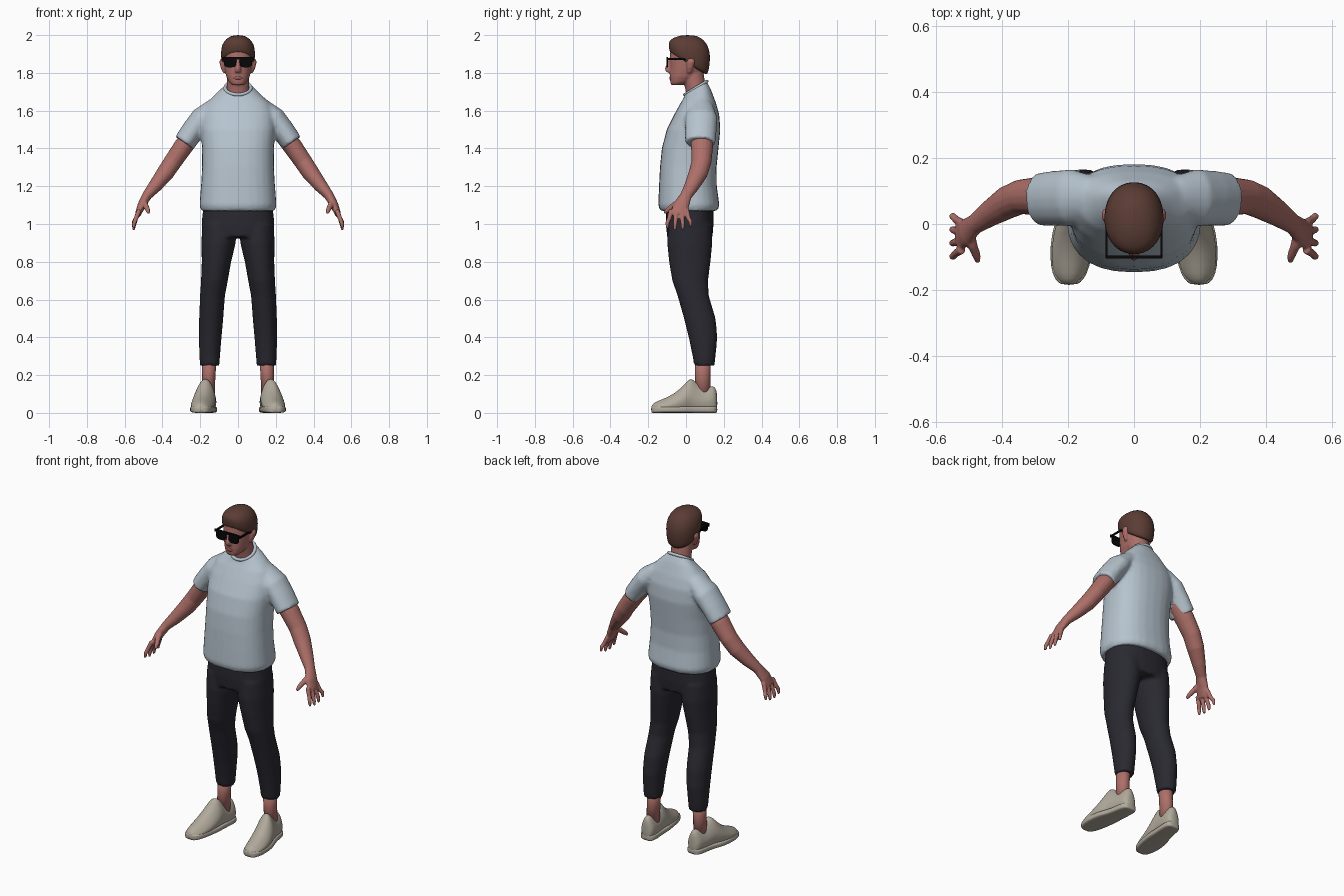
import bpy, bmesh, math
from mathutils import Vector, Matrix

if "Cube" in bpy.data.objects:
    bpy.data.objects.remove(bpy.data.objects["Cube"])


def material(name, r, g, b):
    m = bpy.data.materials.new(name)
    m.use_nodes = True
    m.diffuse_color = (r, g, b, 1)
    bsdf = m.node_tree.nodes["Principled BSDF"]
    bsdf.inputs["Base Color"].default_value = (r, g, b, 1)
    bsdf.inputs["Roughness"].default_value = 0.8
    return m


SKIN = material("skin", .42, .16, .14)
LIPS = material("lips", .34, .11, .1)
HAIR = material("brown hair", .105, .046, .035)
SHIRT = material("pale blue shirt", .47, .55, .62)
PANTS = material("dark trousers", .022, .022, .03)
SHOE = material("cream shoe", .44, .40, .33)
BLACK = material("black glasses", .002, .002, .002)


def loft(bm, frames, power=2, taper=0, n=28):
    """Skin a row of superellipse sections (centre, u axis, v axis), closed at both ends."""
    def bend(a):
        return math.copysign(abs(a) ** (2 / power), a)
    rings = []
    for c, u, v in frames:
        ring = []
        for i in range(n):
            a = math.tau * i / n
            x, y = bend(math.cos(a)), bend(math.sin(a))
            ring.append(bm.verts.new(c + u * x * (1 - taper * max(0, y)) + v * y))
        rings.append(ring)
    for a, b in zip(rings, rings[1:]):
        for i in range(n):
            j = (i + 1) % n
            bm.faces.new((a[i], a[j], b[j], b[i]))
    bm.faces.new(rings[0])
    bm.faces.new(rings[-1])


def stack(bm, rows, side=1, power=2):
    """Upright form; rows are z, x, y, half width, half depth and optional tilt."""
    frames = []
    for z, x, y, rx, ry, *tilt in rows:
        slope = tilt[0] if tilt else 0
        frames.append((Vector((side * x, y, z)), Vector((rx, 0, 0)), Vector((0, ry, ry * slope))))
    loft(bm, frames, power)


def tube(bm, rows, side=1):
    """Limb along a path; rows are x, y, z, radius and optional depth stretch."""
    pts = [Vector((side * r[0], r[1], r[2])) for r in rows]
    frames = []
    for i, r in enumerate(rows):
        d = (pts[min(i + 1, len(pts) - 1)] - pts[max(i - 1, 0)]).normalized()
        v = Vector((0, 1, 0))
        v = (v - d * v.dot(d)).normalized()
        stretch = r[4] if len(r) > 4 else 1
        frames.append((pts[i], d.cross(v) * r[3], v * r[3] * stretch))
    loft(bm, frames, n=16)


def box(bm, centre, size):
    bmesh.ops.create_cube(bm, size=1, matrix=Matrix.Translation(centre) @ Matrix.Diagonal((*size, 1)))


def finish(bm, name, mat, voxel=0, subdiv=0, smooth=True, relax=4):
    bmesh.ops.recalc_face_normals(bm, faces=bm.faces)
    for f in bm.faces:
        f.smooth = smooth
    mesh = bpy.data.meshes.new(name)
    bm.to_mesh(mesh)
    bm.free()
    mesh.materials.append(mat)
    obj = bpy.data.objects.new(name, mesh)
    bpy.context.collection.objects.link(obj)
    if voxel:
        mod = obj.modifiers.new("blend", 'REMESH')
        mod.mode = 'VOXEL'
        mod.voxel_size = voxel
        mod.use_smooth_shade = True
        mod = obj.modifiers.new("relax", 'SMOOTH')
        mod.iterations = relax
    if subdiv:
        obj.modifiers.new("round", 'SUBSURF').levels = subdiv
        obj.modifiers["round"].render_levels = subdiv
    return obj


SIDES = (("left", 1), ("right", -1))

# Shirt: torso and both sleeves blended together
bm = bmesh.new()
stack(bm, [(1.07, 0, .015, .195, .152), (1.1, 0, .015, .204, .162), (1.2, 0, .01, .196, .153),
           (1.3, 0, .012, .19, .15), (1.4, 0, .022, .19, .15), (1.5, 0, .04, .198, .142),
           (1.58, 0, .057, .195, .119), (1.64, 0, .065, .168, .094),
           (1.69, 0, .06, .115, .072, .3), (1.725, 0, .052, .07, .056, .6)], power=2.4)
for _, s in SIDES:
    tube(bm, [(.12, .08, 1.62, .05, 1.3), (.19, .08, 1.56, .062, 1.4),
              (.24, .078, 1.495, .06, 1.4), (.285, .075, 1.43, .058, 1.4)], s)
finish(bm, "shirt", SHIRT, voxel=.01)

# Ribbed collar
bpy.ops.mesh.primitive_torus_add(major_radius=.068, minor_radius=.009, major_segments=40,
                                 minor_segments=10, location=(0, .052, 1.72),
                                 rotation=(math.radians(31), 0, 0))
collar = bpy.context.object
collar.name = "collar"
collar.data.materials.append(SHIRT)
collar.data.polygons.foreach_set("use_smooth", [True] * len(collar.data.polygons))

# Trousers: hips and two tapered legs
bm = bmesh.new()
stack(bm, [(1.13, 0, .02, .18, .125), (1, 0, .02, .193, .126), (.93, 0, .02, .188, .12)], power=2.3)
for _, s in SIDES:
    stack(bm, [(1, .1, .02, .09, .115), (.9, .103, .02, .091, .12), (.8, .114, .02, .078, .11),
               (.7, .125, .022, .071, .095), (.62, .135, .038, .066, .083),
               (.5, .142, .073, .064, .084), (.4, .147, .09, .06, .076),
               (.3, .15, .096, .055, .061), (.25, .15, .097, .051, .054)], s)
finish(bm, "trousers", PANTS, voxel=.01)

for label, s in SIDES:
    # Arm with palm, fingers and thumb
    bm = bmesh.new()
    tube(bm, [(.22, .08, 1.5, .05, 1.2), (.29, .085, 1.41, .051, 1.15), (.345, .082, 1.33, .048, 1.1),
              (.385, .065, 1.27, .046, 1.1), (.44, .03, 1.2, .036, 1.1), (.482, 0, 1.15, .026, 1.2),
              (.51, -.025, 1.1, .022, 1.9), (.53, -.04, 1.05, .016, 2.7)], s)
    for i, drop in enumerate((.01, 0, .002, .018)):
        y = -.078 + i * .027
        spread = (i - 1.5) * .007
        tube(bm, [(.522, y, 1.075, .013), (.54, y + spread, 1.03, .012),
                  (.55, y + spread * 2, .995 + drop, .011), (.553, y + spread * 2, .968 + drop, .007)], s)
    tube(bm, [(.5, -.02, 1.125, .016), (.49, -.065, 1.1, .015),
              (.478, -.095, 1.075, .013), (.473, -.115, 1.058, .008)], s)
    finish(bm, label + "_arm", SKIN, voxel=.005, relax=3)

    # Bare ankle
    bm = bmesh.new()
    stack(bm, [(.3, .15, .09, .04, .043), (.2, .155, .088, .035, .041), (.08, .158, .09, .036, .04)], s)
    finish(bm, label + "_ankle", SKIN)

    # Shoe upper and sole share one outline from toe to heel
    outline = [(-.185, .197, .02, .035), (-.17, .196, .04, .055), (-.13, .194, .056, .07),
               (-.06, .188, .063, .1), (0, .178, .06, .158), (.022, .173, .054, .188),
               (.05, .168, .05, .165), (.09, .162, .047, .13), (.13, .158, .045, .142),
               (.155, .156, .037, .142), (.166, .155, .02, .1)]
    for part, edge, limit in (("_shoe", 0, 1), ("_sole", .004, .036)):
        bm = bmesh.new()
        loft(bm, [(Vector((s * x, y, min(h, limit) / 2)), Vector((w + edge, 0, 0)),
                   Vector((0, 0, min(h, limit) / 2))) for y, x, w, h in outline],
             power=2.5 if edge == 0 else 4, taper=.4 if edge == 0 else 0)
        finish(bm, label + part, SHOE, subdiv=1)

# Head, neck, nose and ears blended together
bm = bmesh.new()
stack(bm, [(1.735, 0, -.053, .03, .025), (1.75, 0, -.033, .047, .05), (1.78, 0, -.01, .062, .076),
           (1.82, 0, .005, .071, .09), (1.87, 0, .014, .078, .1), (1.92, 0, .017, .08, .1),
           (1.96, 0, .018, .068, .086), (1.985, 0, .02, .03, .04)], power=2.2)
stack(bm, [(1.64, 0, .07, .066, .06), (1.72, 0, .05, .06, .055), (1.82, 0, .03, .058, .06)])
stack(bm, [(1.875, 0, -.078, .009, .012), (1.825, 0, -.092, .014, .021), (1.803, 0, -.086, .017, .02)])
for _, s in SIDES:
    stack(bm, [(1.8, .072, .018, .008, .01), (1.83, .08, .022, .013, .018),
               (1.86, .086, .027, .013, .022), (1.877, .083, .027, .008, .015)], s)
finish(bm, "head", SKIN, voxel=.006, relax=3)

# Lips
bm = bmesh.new()
stack(bm, [(1.765, 0, -.078, .014, .008), (1.772, 0, -.079, .024, .009), (1.782, 0, -.08, .013, .008)])
finish(bm, "lips", LIPS)

# Short hair, high on the forehead and low at the nape
bm = bmesh.new()
stack(bm, [(1.845, 0, .012, .08, .094, -.62), (1.855, 0, .014, .087, .102, -.6),
           (1.89, 0, .017, .091, .109, -.45), (1.93, 0, .019, .09, .111, -.25),
           (1.967, 0, .014, .076, .098, -.1), (1.99, 0, .01, .05, .066), (2, 0, .008, .02, .03)], power=2.15)
finish(bm, "hair", HAIR, subdiv=1)

# Sunglasses: lenses, brow bar and temples
bm = bmesh.new()
for _, s in SIDES:
    loft(bm, [(Vector((s * .042, y, 1.857)), Vector((.033, 0, 0)), Vector((0, 0, .028)))
              for y in (-.104, -.096)], power=3, taper=-.12)
    box(bm, (s * .083, -.035, 1.873), (.006, .135, .011))
box(bm, (0, -.1, 1.878), (.17, .009, .012))
finish(bm, "sunglasses", BLACK, smooth=False)
